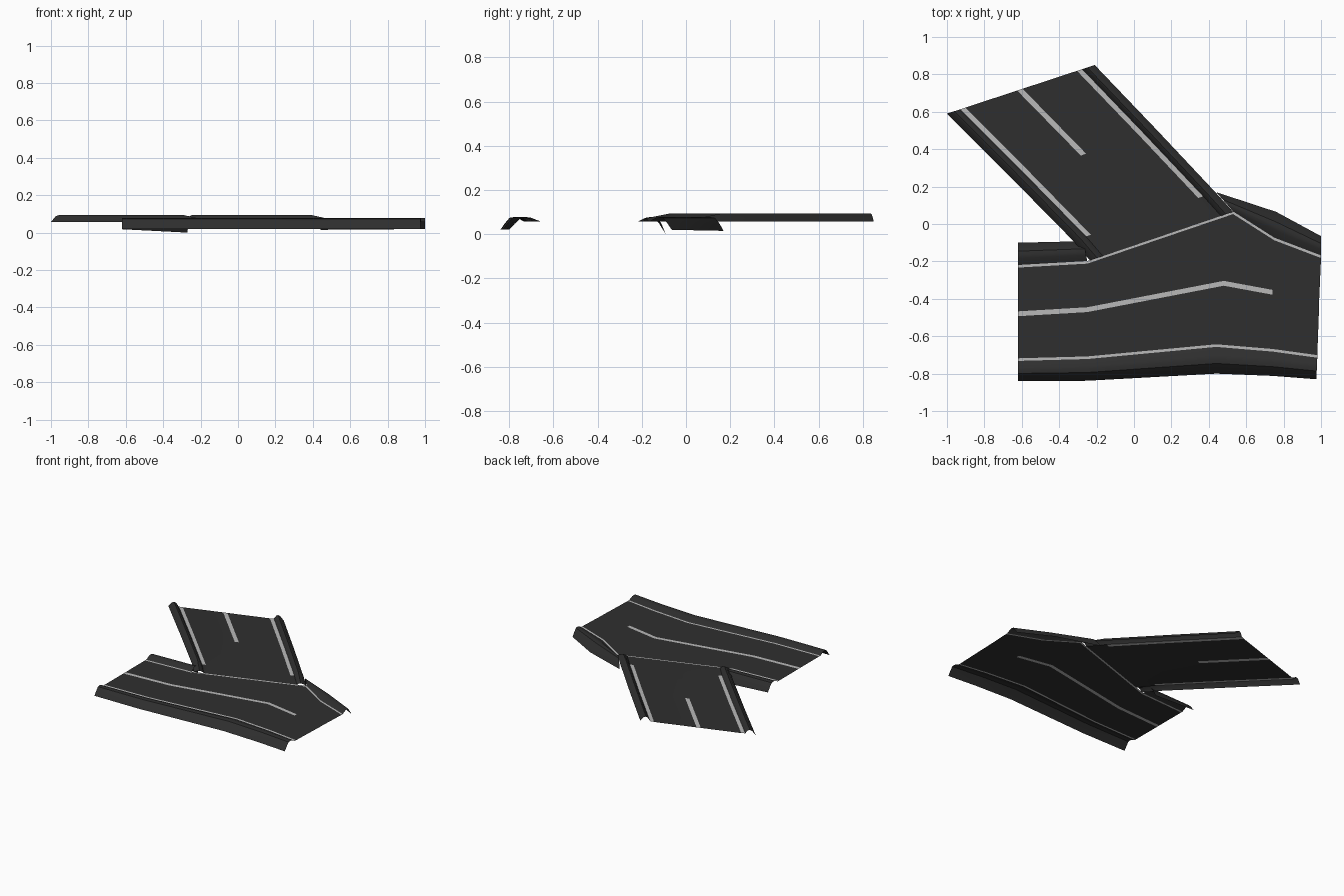
import bpy
from mathutils import Vector

if "Cube" in bpy.data.objects:
    bpy.data.objects.remove(bpy.data.objects["Cube"])


def material(name, c):
    m = bpy.data.materials.new(name)
    m.diffuse_color = (c, c, c, 1)
    m.use_nodes = True
    m.node_tree.nodes["Principled BSDF"].inputs["Base Color"].default_value = m.diffuse_color
    return m


ASPHALT = material("asphalt", 0.028)
PAINT = material("paint", 0.48)
ROAD_Z = 0.057


def loft(name, rows, painted=lambda i, j: False):
    """Skin an open sheet through rows of points, painting chosen faces."""
    n = len(rows[0])
    faces, mats = [], []
    for i in range(len(rows) - 1):
        for j in range(n - 1):
            a = i * n + j
            faces.append((a, a + n, a + n + 1, a + 1))
            mats.append(1 if painted(i, j) else 0)
    me = bpy.data.meshes.new(name)
    me.from_pydata([tuple(p) for r in rows for p in r], [], faces)
    me.materials.append(ASPHALT)
    me.materials.append(PAINT)
    me.polygons.foreach_set("material_index", mats)
    ob = bpy.data.objects.new(name, me)
    bpy.context.collection.objects.link(ob)
    # make the visible side face up
    if sum(p.normal.z for p in me.polygons) < 0:
        me.flip_normals()
    bpy.ops.object.select_all(action='DESELECT')
    ob.select_set(True)
    bpy.context.view_layer.objects.active = ob
    bpy.ops.object.shade_smooth_by_angle(angle=0.6)
    return ob


def flat(x, y, z=ROAD_Z):
    return Vector((x, y, z))


# Main road: south line, centre line and north line at five stations
south = [(-.62, -.725), (-.25, -.715), (.44, -.65), (.74, -.675), (.98, -.708)]
centre = [(-.62, -.48), (-.25, -.458), (.48, -.317), (.74, -.365), (.99, -.42)]
north = [(-.62, -.226), (-.25, -.205), (.53, .06), (.75, -.08), (1.0, -.175)]
rows = []
for s, c, n in zip(south, centre, north):
    s, c, n = flat(*s), flat(*c), flat(*n)
    dy = Vector((0, 1, 0))
    rows.append([s - dy * .007, s + dy * .007, c - dy * .013, c + dy * .013,
                 n - dy * .007, n + dy * .007])
loft("main_road", rows, lambda i, j: j in (0, 4) or (j == 2 and i < 3))


def curb(name, inner, outer, feet):
    """Rounded shoulder from the edge line, over a low crest, down to a foot."""
    profile = [(0, ROAD_Z), (.3, .074), (.45, .077), (.62, .074), (.82, .048)]
    rows = []
    for a, b, foot in zip(inner, outer, feet):
        a, b = flat(*a), flat(*b)
        row = [a.lerp(b, t) for t, z in profile] + [b.copy()]
        for p, (t, z) in zip(row, profile):
            p.z = z
        row[-1].z = foot
        rows.append(row)
    loft(name, rows)


# Shoulders of the main road
curb("south_curb", [(x, y - .007) for x, y in south],
     [(-.62, -.84), (-.25, -.838), (.44, -.80), (.74, -.812), (.975, -.83)],
     [.02] * 5)
curb("northwest_curb", [(x, y + .007) for x, y in north[:2]],
     [(-.62, -.10), (-.27, -.092)], [.018, 0])
curb("northeast_curb", [(x, y + .007) for x, y in north[2:]],
     [(.44, .17), (.76, .065), (1.0, -.065)], [.015, .017, .02])

# Branch road: far end, middle, near end, then the joint with the main road
ends = [((-1, .59), (-.21, .85)), ((-.65, .24), (.12, .505)),
        ((-.325, -.09), (.435, .17)), ((-.235, -.195), (.53, .065))]
section = [(0, .057), (.03, .086), (.05, .093), (.07, .086), (.09, .062),
           (.125, .06), (.475, .06), (.512, .06), (.88, .06), (.915, .062),
           (.935, .086), (.95, .093), (.97, .086), (1, .057)]
rows = []
for k, (a, b) in enumerate(ends):
    row = []
    for t, z in section:
        p = flat(*a).lerp(flat(*b), t)
        # crests fade into the main road at the joint
        p.z = z if k < 3 else ROAD_Z + (z - ROAD_Z) * .4
        row.append(p)
    rows.append(row)
loft("branch_road", rows,
     lambda i, j: (j in (4, 8) and i < 2) or (j == 6 and i == 0))
